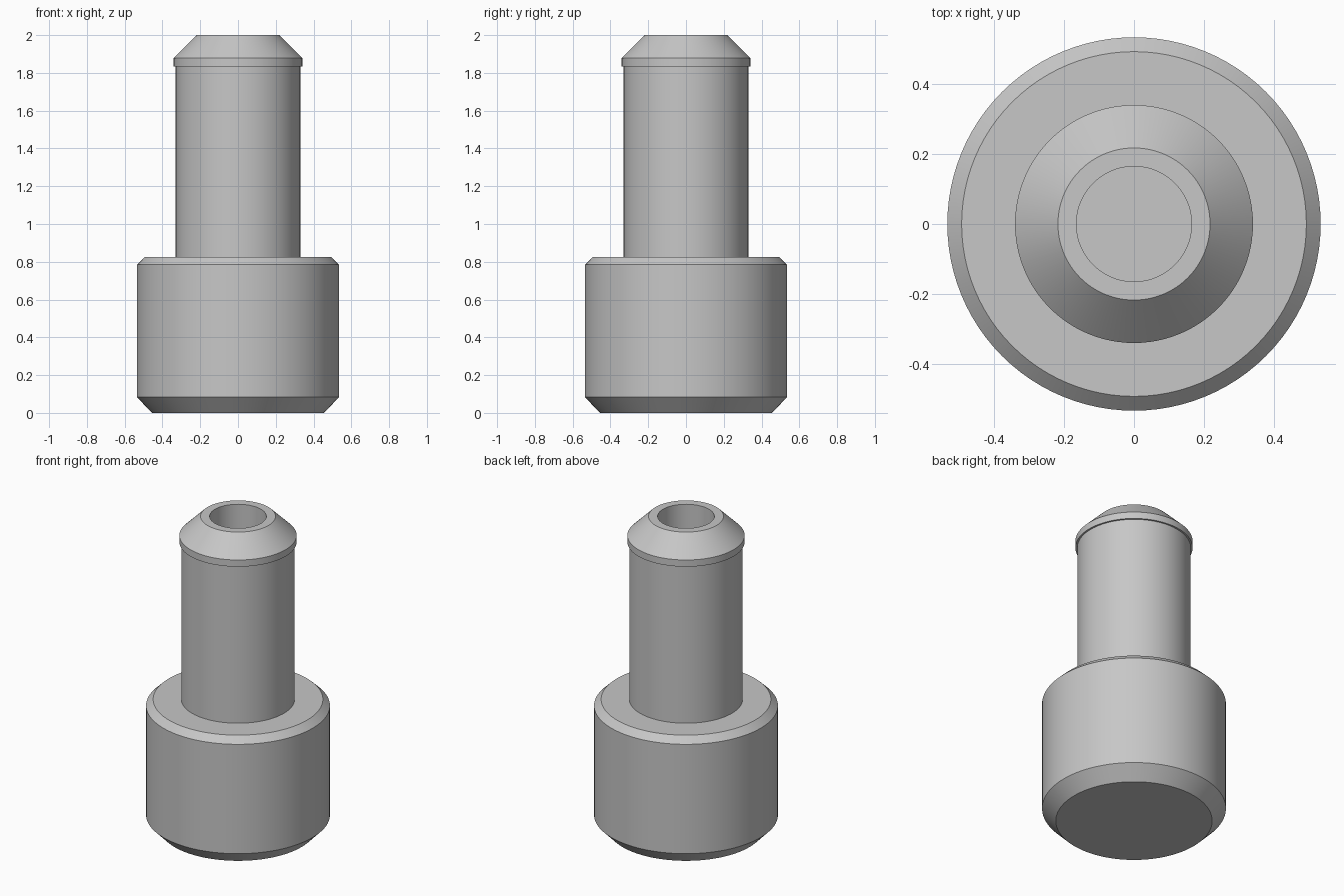
import bpy, bmesh, math

if "Cube" in bpy.data.objects:
    bpy.data.objects.remove(bpy.data.objects["Cube"])

SEGMENTS = 96


def lathe(name, profile, material):
    """Revolve an (r, z) profile around z; points with r = 0 become poles."""
    bm = bmesh.new()
    verts = [bm.verts.new((r, 0, z)) for r, z in profile]
    edges = [bm.edges.new(pair) for pair in zip(verts, verts[1:])]
    bmesh.ops.spin(bm, geom=verts + edges, cent=(0, 0, 0), axis=(0, 0, 1),
                   angle=math.tau, steps=SEGMENTS, use_duplicate=False)
    bmesh.ops.remove_doubles(bm, verts=bm.verts, dist=1e-4)
    bmesh.ops.recalc_face_normals(bm, faces=bm.faces)
    mesh = bpy.data.meshes.new(name)
    bm.to_mesh(mesh)
    bm.free()
    mesh.materials.append(material)
    obj = bpy.data.objects.new(name, mesh)
    bpy.context.collection.objects.link(obj)
    bpy.ops.object.select_all(action='DESELECT')
    obj.select_set(True)
    bpy.context.view_layer.objects.active = obj
    bpy.ops.object.shade_smooth_by_angle(angle=math.radians(25))
    return obj


grey = bpy.data.materials.new("plain grey")
grey.diffuse_color = (0.57, 0.57, 0.57, 1)
grey.use_nodes = True
grey.node_tree.nodes["Principled BSDF"].inputs["Base Color"].default_value = grey.diffuse_color

# One turned solid, so the joints hide no inner faces
base = [(0, 0), (0.455, 0), (0.535, 0.083), (0.535, 0.785), (0.494, 0.825)]
stem = [(0.33, 0.825), (0.33, 1.835)]
lip = [(0.341, 1.835), (0.341, 1.878), (0.218, 2.0)]
bore = [(0.165, 2.0), (0.165, 0.83), (0, 0.83)]
lathe("stepped_fitting", base + stem + lip + bore, grey)
